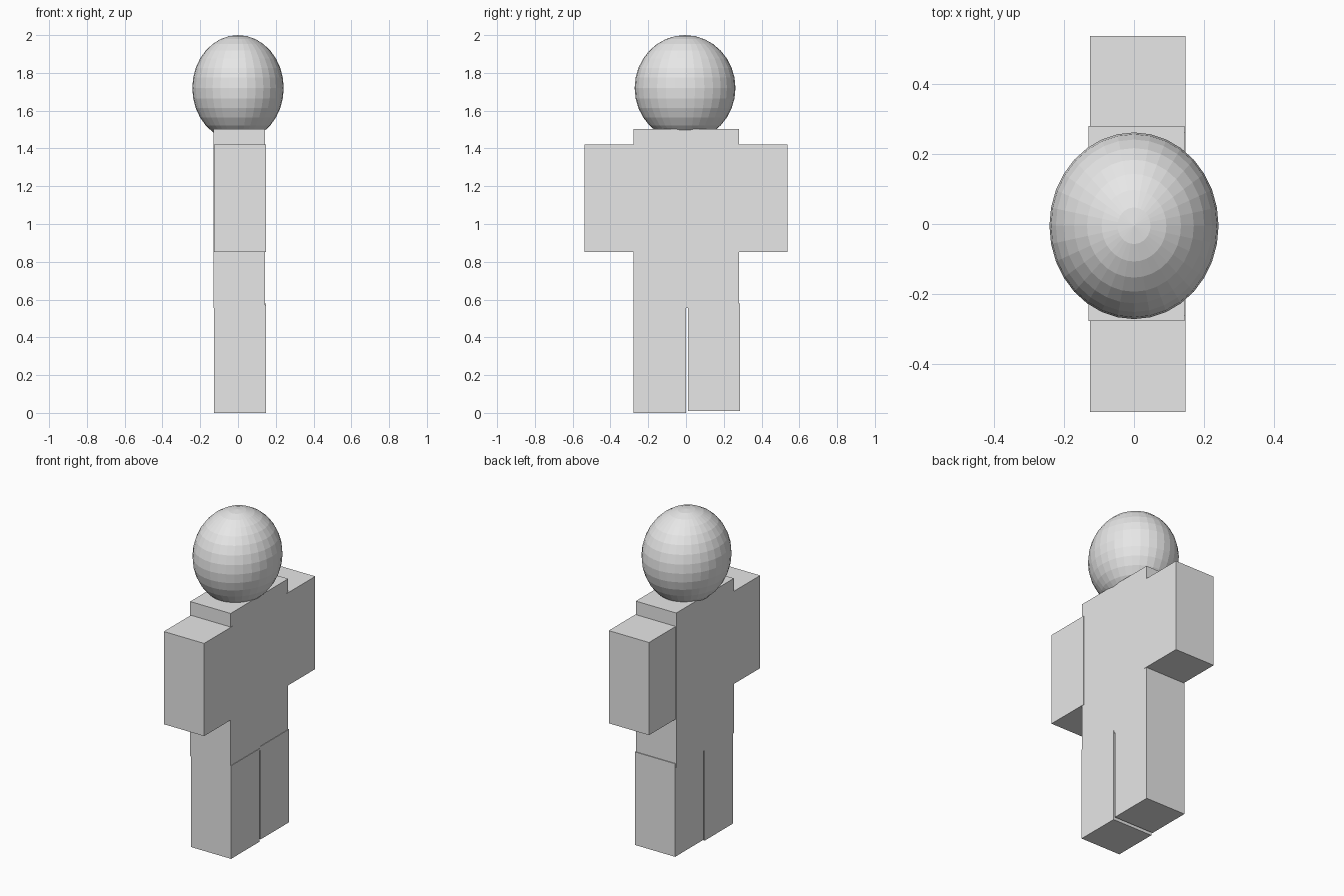
import bpy
from mathutils import Vector

old = bpy.data.objects.get("Cube")
if old:
    bpy.data.objects.remove(old, do_unlink=True)

# One plain grey for the whole figure
grey = bpy.data.materials.new("light_grey")
grey.use_nodes = True
grey.diffuse_color = (0.8, 0.8, 0.8, 1)
grey.node_tree.nodes["Principled BSDF"].inputs["Base Color"].default_value = (0.8, 0.8, 0.8, 1)


def box(name, low, high):
    """Add a block spanning two opposite corners."""
    low, high = Vector(low), Vector(high)
    bpy.ops.mesh.primitive_cube_add(size=1, location=(low + high) / 2)
    ob = bpy.context.object
    ob.name = name
    ob.scale = high - low
    bpy.ops.object.transform_apply(location=False, rotation=False, scale=True)
    ob.data.materials.append(grey)
    return ob


BACK, FRONT = -0.126, 0.147   # shared depth of the limbs along x

# Torso
box("torso", (-0.13, -0.277, 0.555), (0.144, 0.28, 1.503))

# Arms, one on each side
box("right_arm", (BACK, -0.538, 0.852), (FRONT, -0.262, 1.42))
box("left_arm", (BACK, 0.262, 0.852), (FRONT, 0.538, 1.42))

# Legs, with a narrow slit between them
box("right_leg", (BACK, -0.277, 0), (FRONT, -0.001, 0.57))
box("left_leg", (BACK, 0.01, 0.01), (FRONT, 0.285, 0.58))

# Faceted egg-shaped head, sunk into the torso
bpy.ops.mesh.primitive_uv_sphere_add(segments=32, ring_count=16, radius=1,
                                     location=(0, -0.005, 1.72))
head = bpy.context.object
head.name = "head"
head.scale = (0.242, 0.267, 0.28)
bpy.ops.object.transform_apply(location=False, rotation=False, scale=True)
head.data.materials.append(grey)
